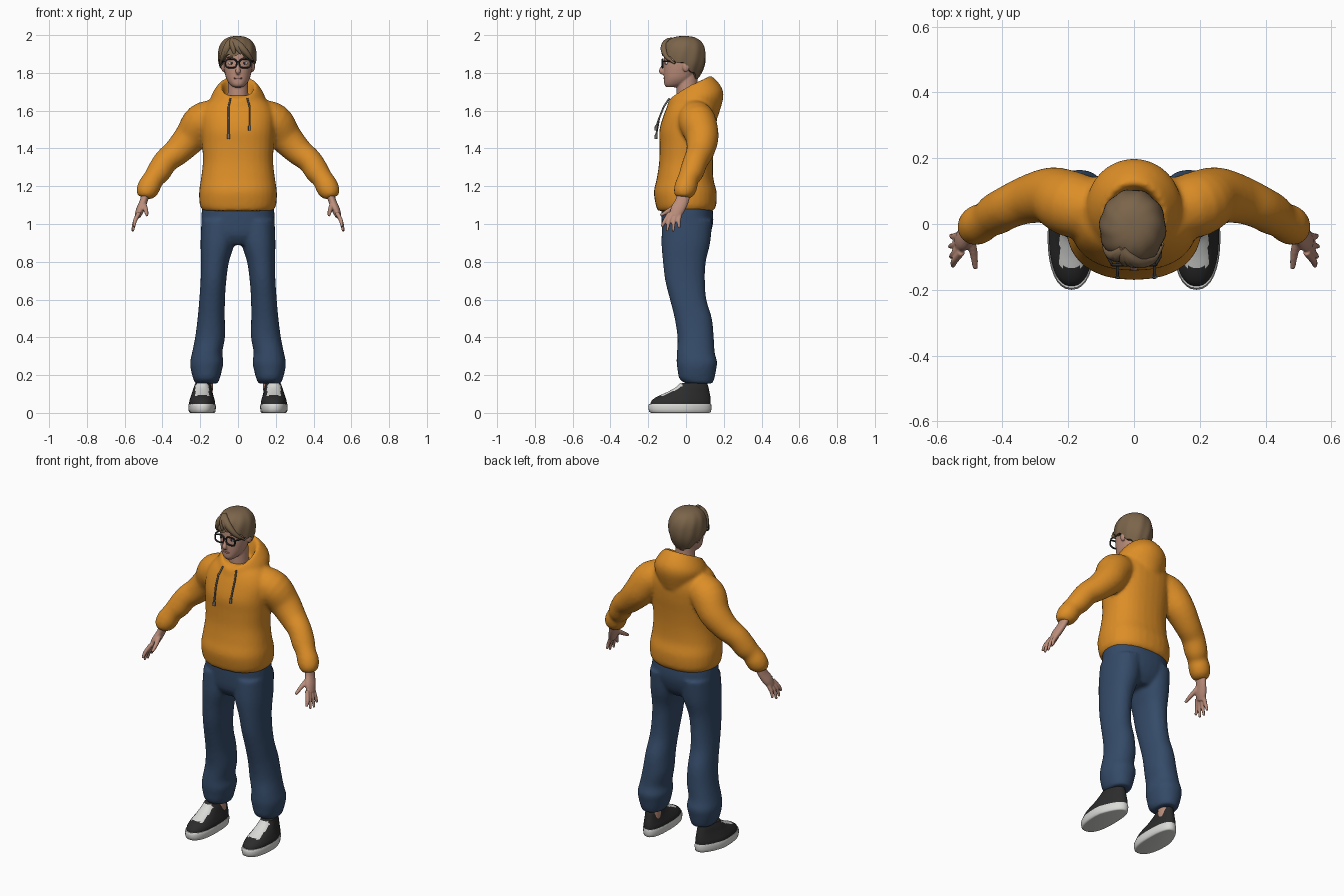
import bpy, bmesh, math
from mathutils import Vector

cube = bpy.data.objects.get("Cube")
if cube:
    bpy.data.objects.remove(cube)


def material(name, r, g, b):
    m = bpy.data.materials.new(name)
    m.use_nodes = True
    m.diffuse_color = (r, g, b, 1)
    bsdf = next(n for n in m.node_tree.nodes if n.type == 'BSDF_PRINCIPLED')
    bsdf.inputs["Base Color"].default_value = (r, g, b, 1)
    bsdf.inputs["Roughness"].default_value = 0.8
    return m


ORANGE = material("orange_fleece", .72, .27, .02)
DENIM = material("blue_denim", .035, .07, .14)
SKIN = material("skin", .5, .27, .2)
HAIR = material("brown_hair", .2, .13, .07)
BLACK = material("black_canvas", .025, .025, .025)
WHITE = material("white_rubber", .7, .7, .68)
GREY = material("grey_cord", .16, .15, .14)
LIPS = material("lips", .36, .16, .13)


def smooth_rows(rows, k):
    """Catmull-Rom interpolation between rows of numbers."""
    out = []
    for i in range(len(rows) - 1):
        a, b, c, d = (rows[max(i - 1, 0)], rows[i], rows[i + 1],
                      rows[min(i + 2, len(rows) - 1)])
        for j in range(k):
            t = j / k
            out.append([q + t * (r - p) / 2 + t * t * (p - 2.5 * q + 2 * r - s / 2)
                        + t ** 3 * (1.5 * (q - r) + (s - p) / 2)
                        for p, q, r, s in zip(a, b, c, d)])
    return out + [list(rows[-1])]


def skin_rings(bm, rings):
    """Bridge rings of points and cap both ends."""
    loops = [[bm.verts.new(p) for p in ring] for ring in rings]
    n = len(loops[0])
    for a, b in zip(loops, loops[1:]):
        for i in range(n):
            bm.faces.new((a[i], a[(i + 1) % n], b[(i + 1) % n], b[i]))
    bm.faces.new(loops[0][::-1])
    bm.faces.new(loops[-1])


def loft(bm, rows, power=2, k=4, segs=32):
    """Rows: front z, centre x, half width, front y, back y, optional back z."""
    rings = []
    for z, cx, rx, yf, yb, *rest in smooth_rows(rows, k):
        ring = []
        for i in range(segs):
            a = math.tau * i / segs
            c, s = (math.copysign(abs(f) ** (2 / power), f)
                    for f in (math.cos(a), math.sin(a)))
            lift = (rest[0] - z) * ((1 + s) / 2) ** .75 if rest else 0
            ring.append((cx + rx * c, (yf + yb) / 2 + (yb - yf) / 2 * s, z + lift))
        rings.append(ring)
    skin_rings(bm, rings)


def tube(bm, rows, wide=1, k=4, segs=16):
    """Rows: x, y, z, radius; wide stretches the section along y."""
    rows = smooth_rows(rows, k)
    pts = [Vector(r[:3]) for r in rows]
    rings = []
    for i, p in enumerate(pts):
        t = (pts[min(i + 1, len(pts) - 1)] - pts[max(i - 1, 0)]).normalized()
        u = (Vector((0, 1, 0)) - t * t.y).normalized()
        v = t.cross(u)
        r = rows[i][3]
        rings.append([p + u * (r * wide * math.cos(a)) + v * (r * math.sin(a))
                      for a in (math.tau * j / segs for j in range(segs))])
    skin_rings(bm, rings)


def ball(bm, centre, size):
    new = bmesh.ops.create_uvsphere(bm, u_segments=16, v_segments=10, radius=1)["verts"]
    bmesh.ops.scale(bm, vec=size, verts=new)
    bmesh.ops.translate(bm, vec=centre, verts=new)


def finish(name, bm, *mats, side=1, voxel=0):
    """Turn the bmesh into an object, optionally fused into one skin."""
    for v in bm.verts:
        v.co.x *= side
    bmesh.ops.recalc_face_normals(bm, faces=bm.faces)
    mesh = bpy.data.meshes.new(name)
    bm.to_mesh(mesh)
    bm.free()
    for m in mats:
        mesh.materials.append(m)
    mesh.shade_smooth()
    mesh.set_sharp_from_angle(angle=math.radians(55))
    ob = bpy.data.objects.new(name, mesh)
    bpy.context.collection.objects.link(ob)
    if voxel:
        fuse = ob.modifiers.new("fuse", 'REMESH')
        fuse.mode, fuse.voxel_size, fuse.use_smooth_shade = 'VOXEL', voxel, True
        relax = ob.modifiers.new("relax", 'SMOOTH')
        relax.factor, relax.iterations = .5, 5
    return ob


def wire(name, pts, radius, mat, cyclic=False):
    cu = bpy.data.curves.new(name, 'CURVE')
    cu.dimensions, cu.bevel_depth, cu.bevel_resolution = '3D', radius, 2
    cu.use_fill_caps = True
    sp = cu.splines.new('POLY')
    sp.points.add(len(pts) - 1)
    for p, q in zip(sp.points, pts):
        p.co = (*q, 1)
    sp.use_cyclic_u = cyclic
    cu.materials.append(mat)
    bpy.context.collection.objects.link(bpy.data.objects.new(name, cu))


SIDES = (("left", 1), ("right", -1))

# Hoodie: body, hood and both sleeves fused
bm = bmesh.new()
loft(bm, [(1.07, 0, .185, -.15, .145), (1.1, 0, .202, -.16, .16), (1.17, 0, .206, -.17, .162),
          (1.24, 0, .196, -.155, .145), (1.33, 0, .186, -.142, .143), (1.42, 0, .19, -.14, .15),
          (1.5, 0, .195, -.14, .16), (1.58, 0, .195, -.117, .163), (1.64, 0, .165, -.09, .15),
          (1.68, 0, .11, -.06, .12)], power=2.3)
loft(bm, [(1.62, 0, .065, -.05, .08, 1.66), (1.655, 0, .08, -.072, .105, 1.75),
          (1.665, 0, .095, -.082, .13, 1.785), (1.65, 0, .132, -.092, .185, 1.73),
          (1.62, 0, .145, -.1, .198, 1.67), (1.59, 0, .12, -.09, .17, 1.57)])
for name, s in SIDES:
    tube(bm, [(s * x, y, z, r) for x, y, z, r in (
        (.11, .04, 1.57, .09), (.19, .06, 1.54, .1), (.25, .085, 1.46, .088),
        (.32, .075, 1.385, .074), (.38, .052, 1.335, .066), (.42, .03, 1.275, .064),
        (.447, .012, 1.24, .056), (.47, 0, 1.2, .06), (.487, -.012, 1.165, .054),
        (.495, -.016, 1.14, .036))], segs=24)
finish("hoodie", bm, ORANGE, voxel=.01)

# Trousers: hips and two flared legs fused
bm = bmesh.new()
loft(bm, [(.89, 0, .1, -.09, .09), (.94, 0, .18, -.122, .125), (1.02, 0, .194, -.13, .145),
          (1.12, 0, .188, -.13, .135)], power=2.3)
for name, s in SIDES:
    loft(bm, [(z, s * c, w, f, b) for z, c, w, f, b in (
        (.155, .167, .058, 0, .14), (.18, .167, .07, -.035, .15), (.23, .167, .083, -.045, .16),
        (.27, .165, .088, -.05, .165), (.32, .163, .08, -.048, .152), (.4, .148, .079, -.045, .147),
        (.5, .142, .072, -.06, .137), (.6, .137, .068, -.085, .108), (.7, .13, .068, -.11, .1),
        (.8, .122, .074, -.122, .105), (.9, .108, .09, -.13, .128), (1.02, .1, .094, -.125, .14))],
         power=2.2)
finish("trousers", bm, DENIM, voxel=.01)

# Shoes, ankles and hands on both sides
for name, s in SIDES:
    def shape_foot(bm):
        for v in bm.verts:
            back = max(v.co.y, 0)
            v.co.x = .19 + (v.co.x - .19) * (1 - 1.3 * back) - .15 * back

    bm = bmesh.new()
    loft(bm, [(0, .19, .062, -.182, .122), (.006, .19, .07, -.195, .132),
              (.035, .19, .073, -.2, .135), (.048, .19, .07, -.195, .132)], power=2.3, k=2)
    shape_foot(bm)
    finish(name + "_sole", bm, WHITE, side=s)

    bm = bmesh.new()
    loft(bm, [(.03, .19, .068, -.19, .128), (.06, .19, .068, -.185, .131),
              (.085, .19, .061, -.155, .129), (.11, .19, .053, -.1, .124),
              (.135, .19, .047, -.055, .119), (.158, .19, .04, -.03, .112)],
         power=2.3, k=5, segs=48)
    bm.normal_update()
    for f in bm.faces:
        c = f.calc_center_median()
        f.material_index = int(abs(c.x - .19) < .036 and -.13 < c.y < -.02 and f.normal.y < -.2)
    shape_foot(bm)
    finish(name + "_shoe", bm, BLACK, WHITE, side=s)

    bm = bmesh.new()
    loft(bm, [(.1, .17, .036, .02, .105), (.26, .167, .036, .02, .105)], k=1)
    finish(name + "_ankle", bm, SKIN, side=s)

    bm = bmesh.new()
    tube(bm, [(.485, -.01, 1.17, .022), (.5, -.022, 1.12, .021), (.518, -.045, 1.075, .022),
              (.532, -.058, 1.04, .016)], wide=1.7)
    for tip_x, tip_y, tip_z, base_y in ((.55, -.128, .985, -.085), (.557, -.1, .963, -.067),
                                        (.56, -.068, .96, -.048), (.556, -.035, .978, -.03)):
        tube(bm, [(.524, base_y, 1.06, .012), (.546, (base_y + tip_y) / 2 - .006, 1.015, .011),
                  (tip_x, tip_y, tip_z, .007)], segs=10)
    tube(bm, [(.502, -.035, 1.11, .015), (.488, -.085, 1.075, .013), (.482, -.135, 1.045, .008)],
         segs=10)
    finish(name + "_hand", bm, SKIN, side=s, voxel=.004)

# Head with neck, nose and ears
bm = bmesh.new()
loft(bm, [(1.724, 0, .024, -.104, -.05), (1.74, 0, .044, -.115, 0), (1.77, 0, .062, -.117, .035),
          (1.81, 0, .072, -.118, .06), (1.85, 0, .077, -.117, .075), (1.9, 0, .078, -.115, .08),
          (1.94, 0, .065, -.1, .06), (1.96, 0, .04, -.06, .03)], power=2.2)
loft(bm, [(1.6, 0, .065, -.045, .08), (1.68, 0, .055, -.05, .065), (1.8, 0, .052, -.05, .06)], k=2)
tube(bm, [(0, -.11, 1.865, .007), (0, -.124, 1.83, .01), (0, -.13, 1.808, .014),
          (0, -.115, 1.798, .009)], segs=12)
for name, s in SIDES:
    ball(bm, (s * .079, 0, 1.835), (.011, .02, .03))
finish("head", bm, SKIN, voxel=.004)

bm = bmesh.new()
ball(bm, (0, -.113, 1.772), (.024, .007, .006))
finish("mouth", bm, LIPS)

# Eyes, brows and spectacles
for name, s in SIDES:
    for part, mat, y, z, size in (("eye", WHITE, -.1, 1.852, (.017, .01, .009)),
                                  ("iris", BLACK, -.108, 1.852, (.007, .005, .007)),
                                  ("brow", HAIR, -.104, 1.882, (.024, .01, .005))):
        bm = bmesh.new()
        ball(bm, (s * .034, y, z), size)
        finish(f"{name}_{part}", bm, mat)
    rim = []
    for i in range(28):
        c, d = math.cos(math.tau * i / 28), math.sin(math.tau * i / 28)
        rim.append((s * .037 + .03 * math.copysign(abs(c) ** .7, c), -.124,
                    1.85 + .023 * math.copysign(abs(d) ** .7, d)))
    wire(name + "_rim", rim, .0045, BLACK, True)
    wire(name + "_temple", [(s * .066, -.124, 1.862), (s * .08, -.1, 1.862),
                            (s * .085, .01, 1.855)], .004, BLACK)
wire("bridge", [(-.009, -.124, 1.856), (0, -.127, 1.86), (.009, -.124, 1.856)], .004, BLACK)


# Hair: a cap down to a jagged hairline, with swept fringe locks
def hair_radius(z):
    h = (z - 1.88) / .115
    return max(1 - h ** 2.6, 0) ** .385 if h > 0 else 1 - .4 * h * h


bm = bmesh.new()
rings = []
for j in range(1, 20):
    t = min(j / 18, 1)
    ring = []
    for i in range(72):
        a = math.tau * i / 72
        c = math.cos(a)
        line = 1.845 + (.05 if c > 0 else .085) * c + .008 * math.sin(9 * a)
        z = 1.995 - (1.995 - line) * t ** 2.4
        r = hair_radius(z) * (1 + .025 * t * math.sin(10 * a + 7 * t))
        r *= .78 if j == 19 else 1
        ring.append((-.004 + .101 * r * math.sin(a), -.01 - .115 * r * c, z))
    rings.append(ring)
skin_rings(bm, rings)
for end_x, end_z in ((.088, 1.85), (.07, 1.88), (.045, 1.892), (.015, 1.9),
                     (-.02, 1.9), (-.07, 1.885), (-.095, 1.845)):
    rows = []
    for i in range(6):
        t = i / 5
        x, z = -.035 + (end_x + .035) * t, 1.978 + (end_z - 1.978) * t ** 1.3
        r = hair_radius(z)
        y = -.01 - .115 * r * math.sqrt(max(1 - (x / .101 / r) ** 2, .02))
        rows.append((x, y, z, .004 + .014 * math.sin(math.pi * (.15 + .83 * t))))
    tube(bm, rows, segs=10)
finish("hair", bm, HAIR)

# Drawstrings with tips
for name, x, end in (("right", -.05, 1.47), ("left", .062, 1.515)):
    wire(name + "_drawstring", [(x * .8, -.088, 1.665), (x, -.118, 1.62), (x, -.142, 1.56),
                                (x, -.158, end)], .005, GREY)
    wire(name + "_drawstring_tip", [(x, -.157, end + .005), (x, -.16, end - .02)], .008, GREY)
